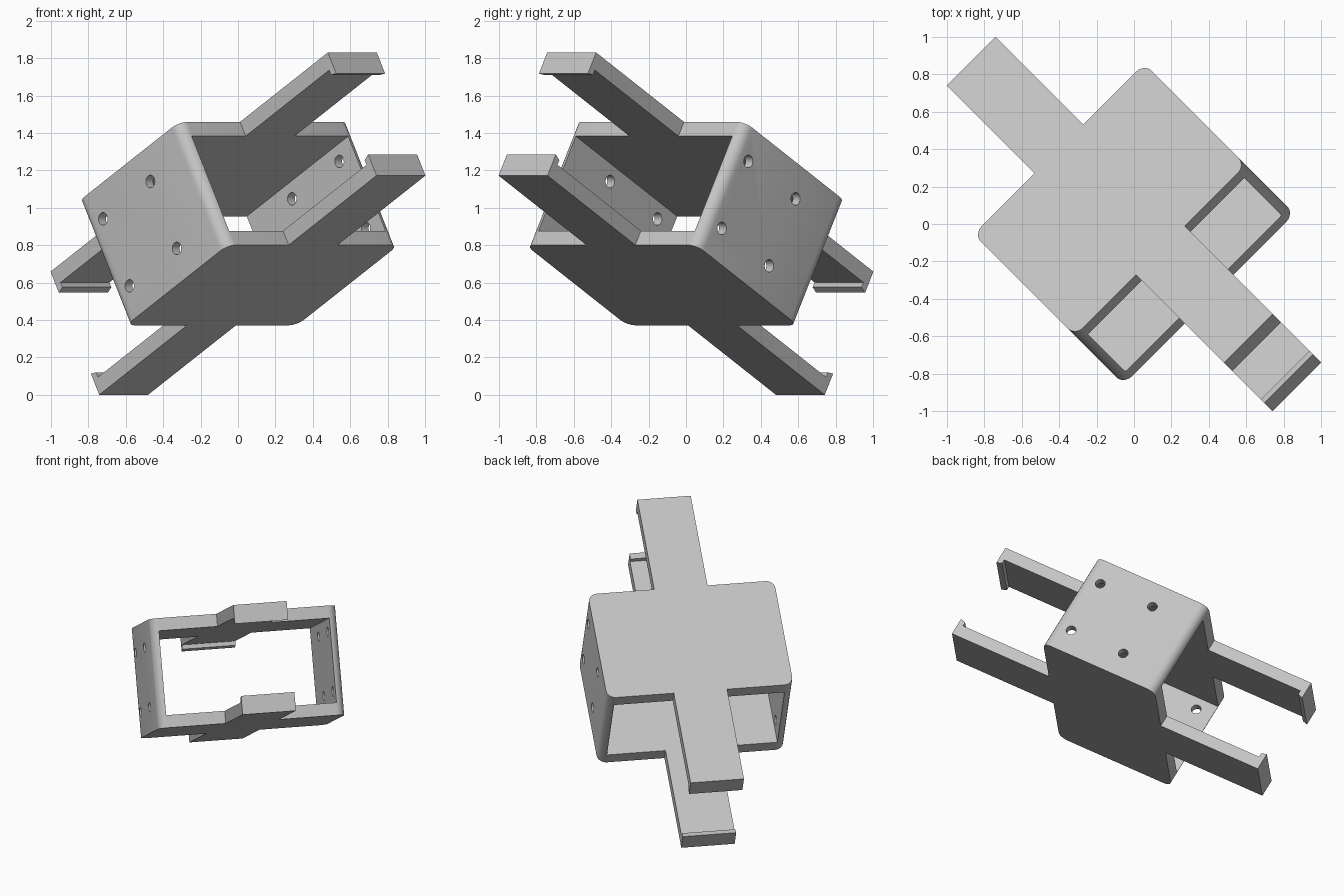
import bpy, bmesh, math
from mathutils import Matrix, Vector

if "Cube" in bpy.data.objects:
    bpy.data.objects.remove(bpy.data.objects["Cube"])

# Part dimensions: local x runs along the clips, y across the sleeve, z through the plates
LENGTH, WIDTH, HEIGHT = 0.44, 0.646, 0.377      # half sizes of the sleeve
PLATE, WALL, FILLET = 0.087, 0.055, 0.063
REACH, CLIP_HALF = 1.201, 0.185
LIP_LENGTH, LIP_DEPTH = 0.038, 0.042
HOLE_RADIUS, HOLE_SPACING, HOLE_SHIFT = 0.034, 0.205, 0.11

POSE = (Matrix.Translation((0, 0, 0.915))
        @ Matrix.Rotation(math.radians(-45), 4, 'Z')
        @ Matrix.Rotation(math.radians(-29.2), 4, 'Y'))

grey = bpy.data.materials.new("light_grey")
grey.use_nodes = True
colour = (0.55, 0.55, 0.55, 1)
grey.diffuse_color = colour
grey.node_tree.nodes["Principled BSDF"].inputs["Base Color"].default_value = colour


def make_object(name, bm):
    bmesh.ops.recalc_face_normals(bm, faces=bm.faces)
    mesh = bpy.data.meshes.new(name)
    bm.to_mesh(mesh)
    bm.free()
    mesh.materials.append(grey)
    obj = bpy.data.objects.new(name, mesh)
    bpy.context.collection.objects.link(obj)
    return obj


def box(name, half, fillet=0):
    bm = bmesh.new()
    bmesh.ops.create_cube(bm, size=2, matrix=Matrix.Diagonal((*half, 1)))
    if fillet:
        upright = [e for e in bm.edges
                   if abs(e.verts[0].co.z - e.verts[1].co.z) > half[2]]
        bmesh.ops.bevel(bm, geom=upright, offset=fillet, segments=6,
                        profile=0.5, affect='EDGES')
    return make_object(name, bm)


def cut(target, cutter):
    cutter.hide_render = True
    mod = target.modifiers.new("cut", 'BOOLEAN')
    mod.operation, mod.solver, mod.object = 'DIFFERENCE', 'EXACT', cutter
    bpy.context.view_layer.objects.active = target
    bpy.ops.object.modifier_apply(modifier=mod.name)
    bpy.data.objects.remove(cutter)


# Rectangular sleeve with rounded upright edges, open at both ends
sleeve = box("sleeve", (LENGTH, WIDTH, HEIGHT), FILLET)
cut(sleeve, box("opening_cutter", (1, WIDTH - WALL, HEIGHT - PLATE)))

# Four screw holes in each side wall
holes = bmesh.new()
for side in (-1, 1):
    for dx in (-1, 1):
        for dz in (-1, 1):
            spot = Vector((side * HOLE_SHIFT + dx * HOLE_SPACING,
                           side * (WIDTH - WALL / 2), dz * HOLE_SPACING))
            bmesh.ops.create_cone(
                holes, cap_ends=True, segments=20, radius1=HOLE_RADIUS,
                radius2=HOLE_RADIUS, depth=WALL * 3,
                matrix=Matrix.Translation(spot) @ Matrix.Rotation(math.pi / 2, 4, 'X'))
cut(sleeve, make_object("hole_cutter", holes))


# Clip arm: side profile with an inward lip, extruded across its width
def clip_arm(name, end, level):
    inner = HEIGHT - PLATE
    profile = [(LENGTH, HEIGHT), (REACH, HEIGHT), (REACH, inner - LIP_DEPTH),
               (REACH - LIP_LENGTH, inner - LIP_DEPTH * 0.7),
               (REACH - LIP_LENGTH, inner), (LENGTH, inner)]
    bm = bmesh.new()
    face = bm.faces.new([bm.verts.new((end * x, -CLIP_HALF, level * z))
                         for x, z in profile])
    grown = bmesh.ops.extrude_face_region(bm, geom=[face])["geom"]
    bmesh.ops.translate(bm, vec=(0, 2 * CLIP_HALF, 0),
                        verts=[g for g in grown if isinstance(g, bmesh.types.BMVert)])
    return make_object(name, bm)


parts = [sleeve]
for end, end_name in ((1, "front"), (-1, "back")):
    for level, level_name in ((1, "upper"), (-1, "lower")):
        parts.append(clip_arm(f"{end_name}_{level_name}_clip_arm", end, level))

# Tilt everything into place and smooth the fillets
bpy.ops.object.select_all(action='DESELECT')
for part in parts:
    part.data.transform(POSE)
    part.select_set(True)
bpy.context.view_layer.objects.active = sleeve
bpy.ops.object.shade_smooth_by_angle(angle=math.radians(30))
